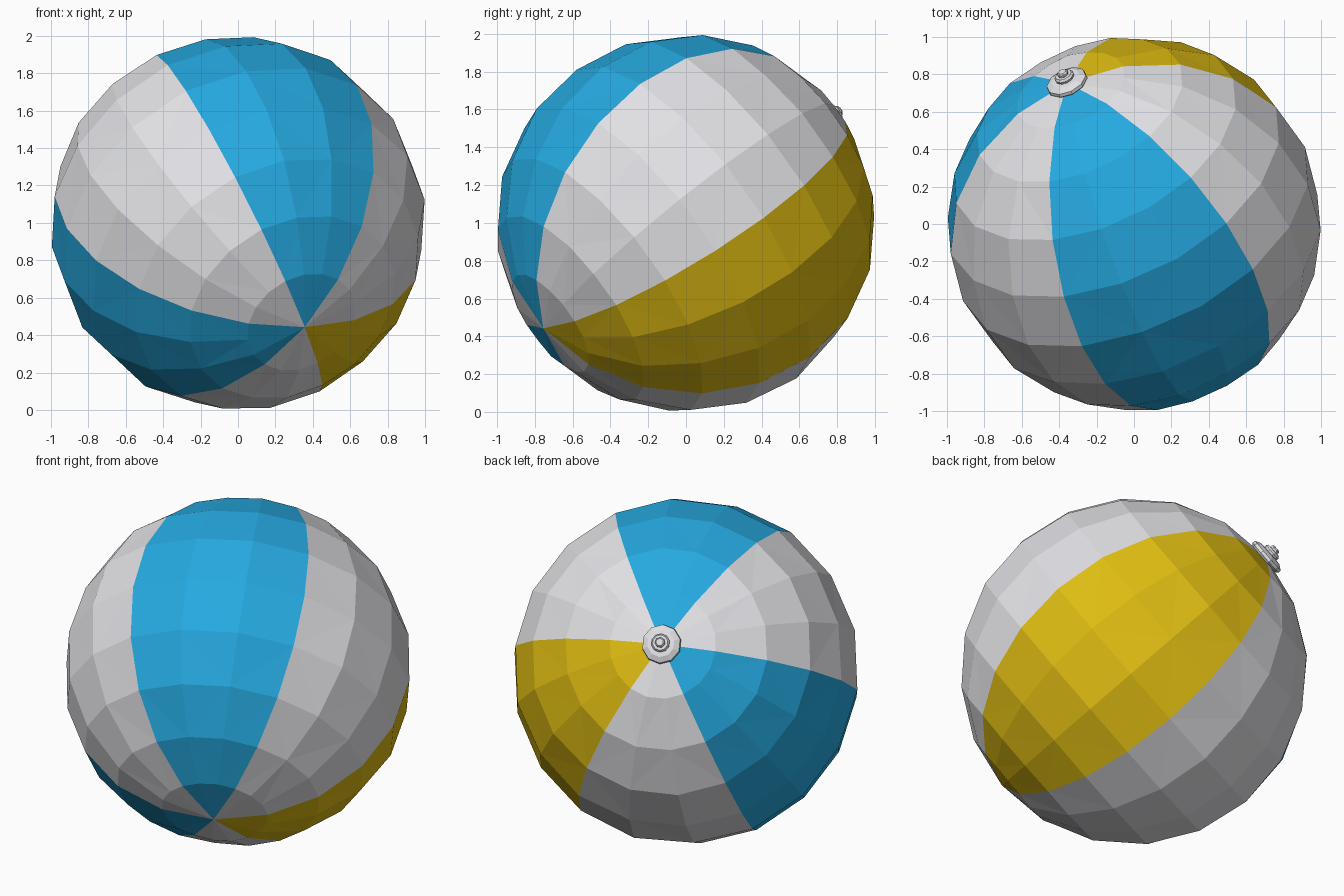
import bpy, bmesh, math, random
from mathutils import Vector, Matrix

if "Cube" in bpy.data.objects:
    bpy.data.objects.remove(bpy.data.objects["Cube"])

random.seed(4)
CENTRE = Vector((0, 0, 0.998))
AXIS = Vector((-0.356, 0.752, 0.554)).normalized()   # points to the valve
UP = (Vector((0, 0, 1)) - AXIS * AXIS.z).normalized()
SIDE = AXIS.cross(UP)
FRAME = Matrix.Translation(CENTRE) @ Matrix((UP, SIDE, AXIS)).transposed().to_4x4()
SEAM = math.radians(-32)


def material(name, rgb):
    m = bpy.data.materials.new(name)
    m.diffuse_color = (*rgb, 1)
    m.use_nodes = True
    m.node_tree.nodes["Principled BSDF"].inputs["Base Color"].default_value = m.diffuse_color
    return m


white = material("white", (0.76, 0.76, 0.79))
blue = material("blue", (0.019, 0.40, 0.75))
yellow = material("yellow", (0.73, 0.50, 0.006))


def lathe(name, profile, sides, mats, start=0.0, wobble=None, pick=None):
    """Turn (radius, height) points around the ball's axis."""
    bm = bmesh.new()
    rings = []
    for i, (r, h) in enumerate(profile):
        if r < 1e-6:
            rings.append([bm.verts.new((0, 0, h))] * sides)
            continue
        ring = []
        for j in range(sides):
            a = start + math.tau * j / sides
            k = wobble(i, j) if wobble else 1
            ring.append(bm.verts.new(Vector((r * math.cos(a), r * math.sin(a), h)) * k))
        rings.append(ring)
    for low, high in zip(rings, rings[1:]):
        for j in range(sides):
            n = (j + 1) % sides
            corners = list(dict.fromkeys((low[j], low[n], high[n], high[j])))
            f = bm.faces.new(corners)
            f.material_index = pick(j) if pick else 0
    bmesh.ops.recalc_face_normals(bm, faces=bm.faces)
    bmesh.ops.triangulate(bm, faces=[f for f in bm.faces if len(f.verts) > 3])
    bm.transform(FRAME)
    me = bpy.data.meshes.new(name)
    bm.to_mesh(me)
    bm.free()
    for m in mats:
        me.materials.append(m)
    ob = bpy.data.objects.new(name, me)
    bpy.context.collection.objects.link(ob)
    return ob


# Ball: six gores of three columns each, slightly uneven between the seams
RADIUS, RINGS, COLUMNS = 1.003, 10, 3
arc = [(RADIUS * math.sin(math.pi * i / RINGS), -RADIUS * math.cos(math.pi * i / RINGS))
       for i in range(RINGS + 1)]
arc[0], arc[-1] = (0, -RADIUS), (0, RADIUS)


def uneven(i, j):
    if j % COLUMNS == 0:
        return 0.998 if i in (1, RINGS - 1) else 1.0
    return 1 + random.uniform(-0.006, 0.005)


GORES = (1, 0, 2, 0, 1, 0)      # blue, white, yellow, white, blue, white
lathe("ball", arc, 6 * COLUMNS, (white, blue, yellow), SEAM, uneven,
      lambda j: GORES[j // COLUMNS])

# Valve: flange, stem and cap
lathe("valve_flange", [(0, 0.97), (0.09, 0.98), (0.115, 1.0), (0.112, 1.018),
                       (0.08, 1.035), (0, 1.04)], 10, (white,))
lathe("valve_stem", [(0, 1.02), (0.05, 1.03), (0.054, 1.05), (0.045, 1.062),
                     (0, 1.063)], 10, (white,))
lathe("valve_cap", [(0, 1.05), (0.03, 1.055), (0.03, 1.075), (0.022, 1.083),
                    (0, 1.083)], 7, (white,))
